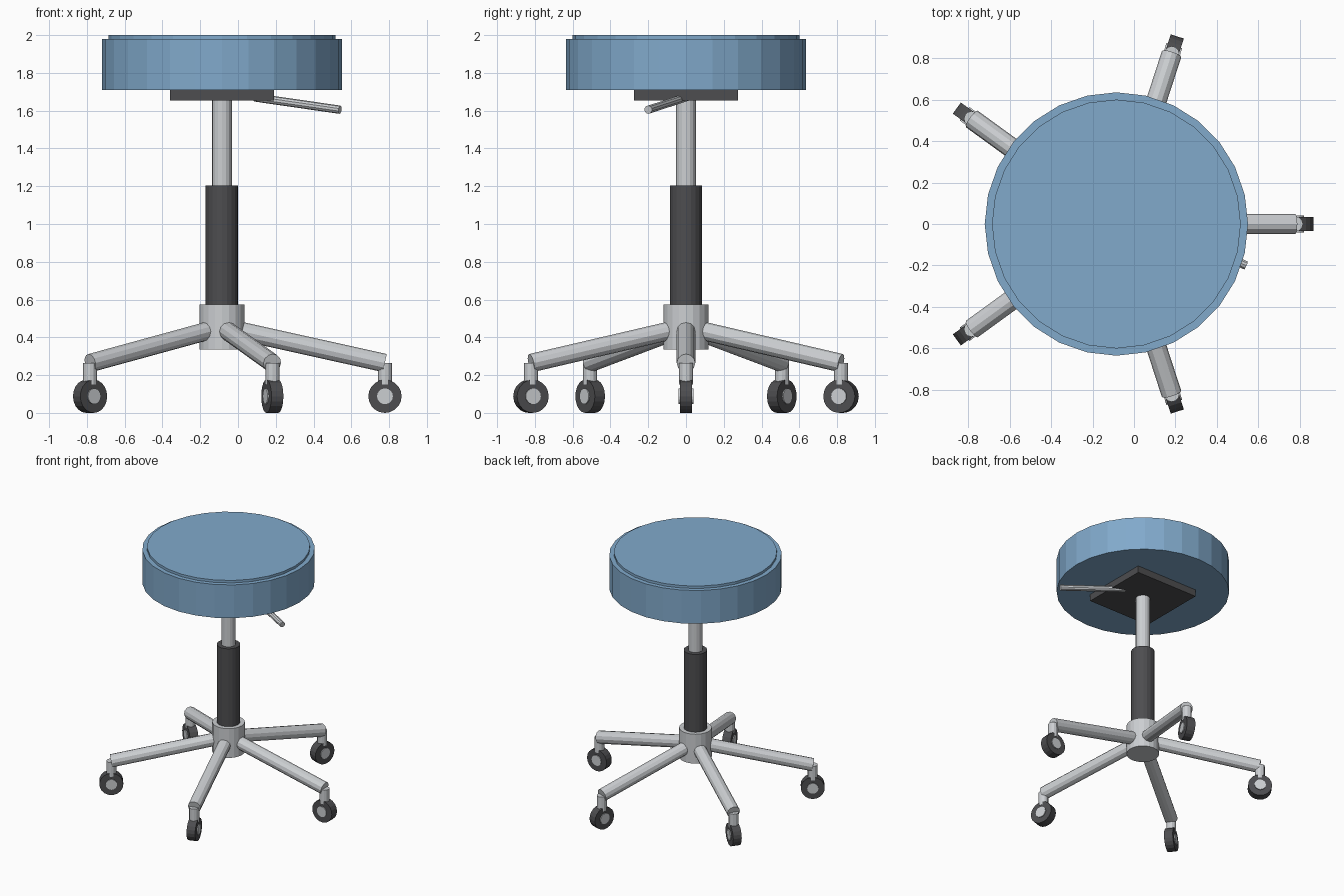
import bpy, bmesh
from math import cos, sin, radians
from mathutils import Vector, Matrix

cube = bpy.data.objects.get("Cube")
if cube:
    bpy.data.objects.remove(cube, do_unlink=True)

CX = -0.085   # column axis


def material(name, rgb):
    m = bpy.data.materials.new(name)
    m.use_nodes = True
    m.diffuse_color = (*rgb, 1)
    bsdf = next(n for n in m.node_tree.nodes if n.type == 'BSDF_PRINCIPLED')
    bsdf.inputs["Base Color"].default_value = (*rgb, 1)
    return m


blue = material("blue_vinyl", (0.22, 0.40, 0.60))
metal = material("light_metal", (0.60, 0.62, 0.64))
dark = material("dark_plastic", (0.075, 0.075, 0.08))


def finish(name, bm, mat):
    mesh = bpy.data.meshes.new(name)
    bm.to_mesh(mesh)
    bm.free()
    mesh.materials.append(mat)
    ob = bpy.data.objects.new(name, mesh)
    bpy.context.collection.objects.link(ob)
    return ob


def rod(name, a, b, radius, sides, mat):
    """Flat-faced cylinder from point a to point b."""
    a, b = Vector(a), Vector(b)
    axis = b - a
    turn = axis.to_track_quat('Z', 'Y').to_matrix().to_4x4()
    bm = bmesh.new()
    bmesh.ops.create_cone(bm, cap_ends=True, segments=sides, radius1=radius,
                          radius2=radius, depth=axis.length,
                          matrix=Matrix.Translation((a + b) / 2) @ turn)
    return finish(name, bm, mat)


def upright(name, z0, z1, radius, sides, mat):
    return rod(name, (CX, 0, z0), (CX, 0, z1), radius, sides, mat)


# Seat cushion with a slightly smaller raised top
upright("seat_cushion", 1.71, 1.98, 0.635, 28, blue)
upright("seat_top", 1.97, 2.0, 0.60, 28, blue)

# Square plate beneath the seat
bm = bmesh.new()
bmesh.ops.create_cube(bm, size=1, matrix=Matrix.Translation((CX, 0, 1.683))
                      @ Matrix.Diagonal((0.55, 0.55, 0.056, 1)))
finish("seat_plate", bm, dark)

# Height lever
rod("height_lever", (0.09, 0, 1.67), (0.54, -0.2, 1.605), 0.022, 10, metal)

# Gas lift column and hub
upright("lift_post", 1.15, 1.67, 0.053, 16, metal)
upright("column_sleeve", 0.55, 1.205, 0.086, 20, dark)
upright("base_hub", 0.335, 0.573, 0.12, 20, metal)

# Five legs, each with a caster
for i in range(5):
    ang = radians(72 * i)
    out = Vector((cos(ang), sin(ang), 0))
    side = Vector((-sin(ang), cos(ang), 0))

    def at(r, z):
        return Vector((CX, 0, z)) + out * r

    rod(f"leg_{i + 1}", at(0.09, 0.435), at(0.862, 0.264), 0.049, 12, metal)
    rod(f"caster_stem_{i + 1}", at(0.863, 0.15), at(0.863, 0.265), 0.037, 12, metal)
    centre = at(0.863, 0.088)
    rod(f"caster_wheel_{i + 1}", centre - side * 0.033, centre + side * 0.033,
        0.088, 20, dark)
    rod(f"caster_cap_{i + 1}", centre - side * 0.04, centre + side * 0.04,
        0.042, 16, metal)
